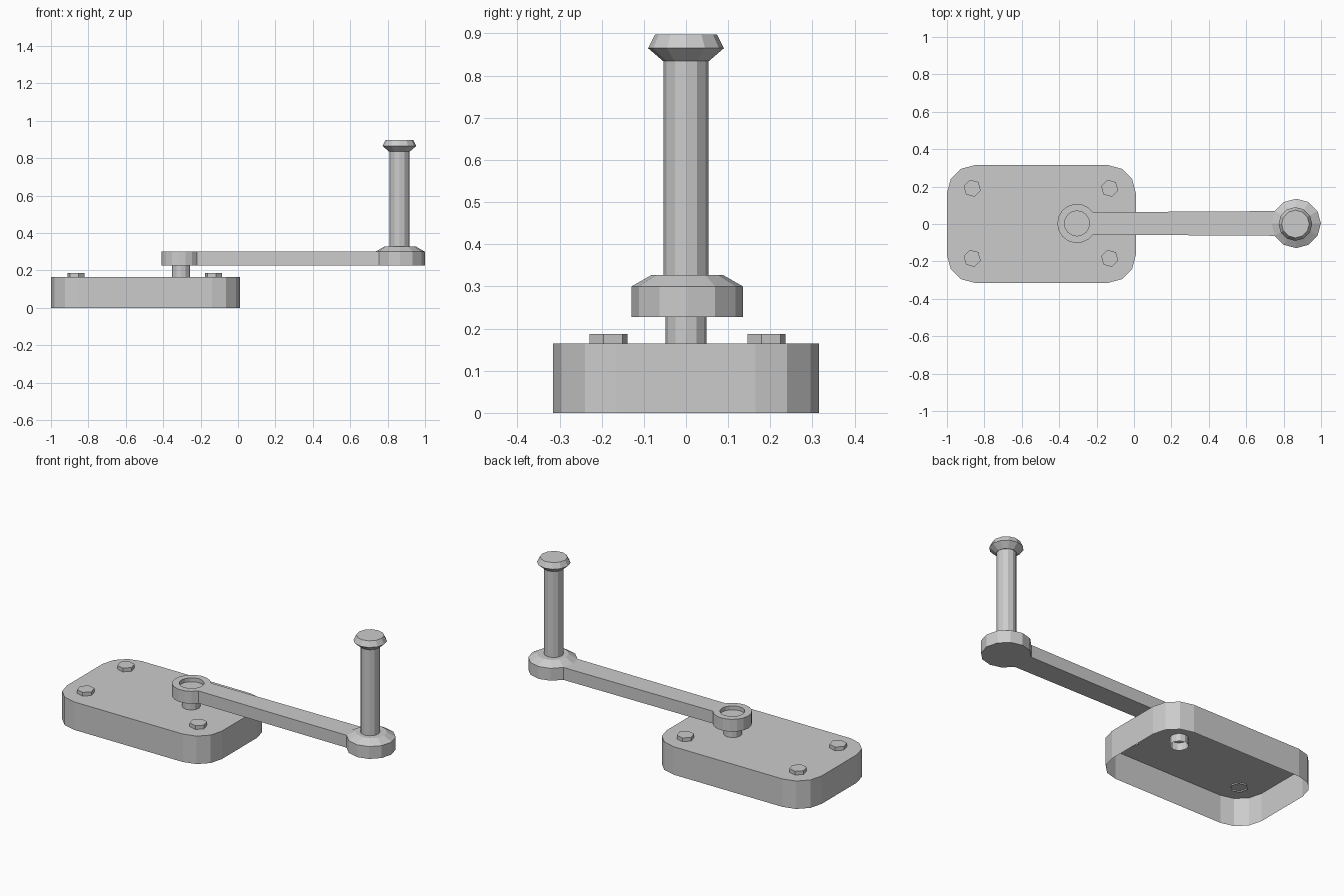
import bpy, bmesh
from math import sin, cos, pi, radians, asin

if "Cube" in bpy.data.objects:
    bpy.data.objects.remove(bpy.data.objects["Cube"])


def to_object(bm, name):
    bmesh.ops.recalc_face_normals(bm, faces=bm.faces)
    mesh = bpy.data.meshes.new(name)
    bm.to_mesh(mesh)
    bm.free()
    ob = bpy.data.objects.new(name, mesh)
    bpy.context.collection.objects.link(ob)
    return ob


def arc(cx, cy, r, a0, a1, n):
    return [(cx + r * cos(a0 + (a1 - a0) * i / n),
             cy + r * sin(a0 + (a1 - a0) * i / n)) for i in range(n + 1)]


def stack(name, rings, top=True, bottom=True):
    """Skin matching loops of 3D points into a surface."""
    bm = bmesh.new()
    loops = [[bm.verts.new(p) for p in ring] for ring in rings]
    n = len(loops[0])
    for a, b in zip(loops, loops[1:]):
        for i in range(n):
            j = (i + 1) % n
            bm.faces.new((a[i], a[j], b[j], b[i]))
    if top:
        bm.faces.new(loops[-1])
    if bottom:
        bm.faces.new(loops[0][::-1])
    ob = to_object(bm, name)
    if not (top and bottom):
        # open shells: make sure the outside faces outward
        cap = max(ob.data.polygons, key=lambda p: abs(p.normal.z))
        if top and cap.normal.z < 0:
            ob.data.flip_normals()
    return ob


def prism(name, outline, z0, z1, **kw):
    return stack(name, [[(x, y, z) for x, y in outline] for z in (z0, z1)], **kw)


def lathe(name, cx, cy, profile, sides, start=0.0, **kw):
    rings = [[(cx + r * cos(start + 2 * pi * i / sides),
               cy + r * sin(start + 2 * pi * i / sides), z) for i in range(sides)]
             for r, z in profile]
    return stack(name, rings, **kw)


# Base cover: rounded rectangle, open underneath
X0, X1, HY, R = -1.0, 0.01, 0.315, 0.15
corners = [(X1 - R, HY - R), (X0 + R, HY - R), (X0 + R, R - HY), (X1 - R, R - HY)]
outline = []
for k, (cx, cy) in enumerate(corners):
    outline += arc(cx, cy, R, k * pi / 2, (k + 1) * pi / 2, 3)
prism("base_cover", outline, 0.0, 0.165, bottom=False)

# Four hex bolts
for i, x in enumerate((-0.865, -0.13)):
    for j, y in enumerate((-0.184, 0.191)):
        lathe(f"bolt_{i}{j}", x, y, [(0.047, 0.157), (0.047, 0.187)], 6,
              radians(-15), bottom=False)

# Pivot shaft through the cover
PX, HX, CY = -0.305, 0.867, 0.003
lathe("pivot_shaft", PX, 0, [(0.049, 0.12), (0.049, 0.24)], 12, bottom=False)

# Crank arm with two rounded ends
a = asin(0.06 / 0.105)
arm_outline = arc(PX, CY, 0.105, a, 2 * pi - a, 14)
arm_outline += arc(HX, CY, 0.132, -5 * pi / 6, 5 * pi / 6, 10)
arm = prism("crank_arm", arm_outline, 0.227, 0.30)

# Shallow recess over the pivot
cutter = lathe("recess_cutter", PX, CY, [(0.067, 0.277), (0.067, 0.35)], 16)
cutter.hide_render = True
cutter.hide_viewport = True
cut = arm.modifiers.new("recess", 'BOOLEAN')
cut.operation = 'DIFFERENCE'
cut.object = cutter

# Sloped collar at the handle end
lathe("handle_collar", HX, CY, [(0.132, 0.30), (0.085, 0.327)], 12, bottom=False)

# Handle post with flared knob
lathe("handle_post", 0.863, 0, [(0.053, 0.32), (0.053, 0.84)], 12)
lathe("handle_knob", 0.863, 0, [(0.055, 0.835), (0.09, 0.865), (0.074, 0.897)], 12)
